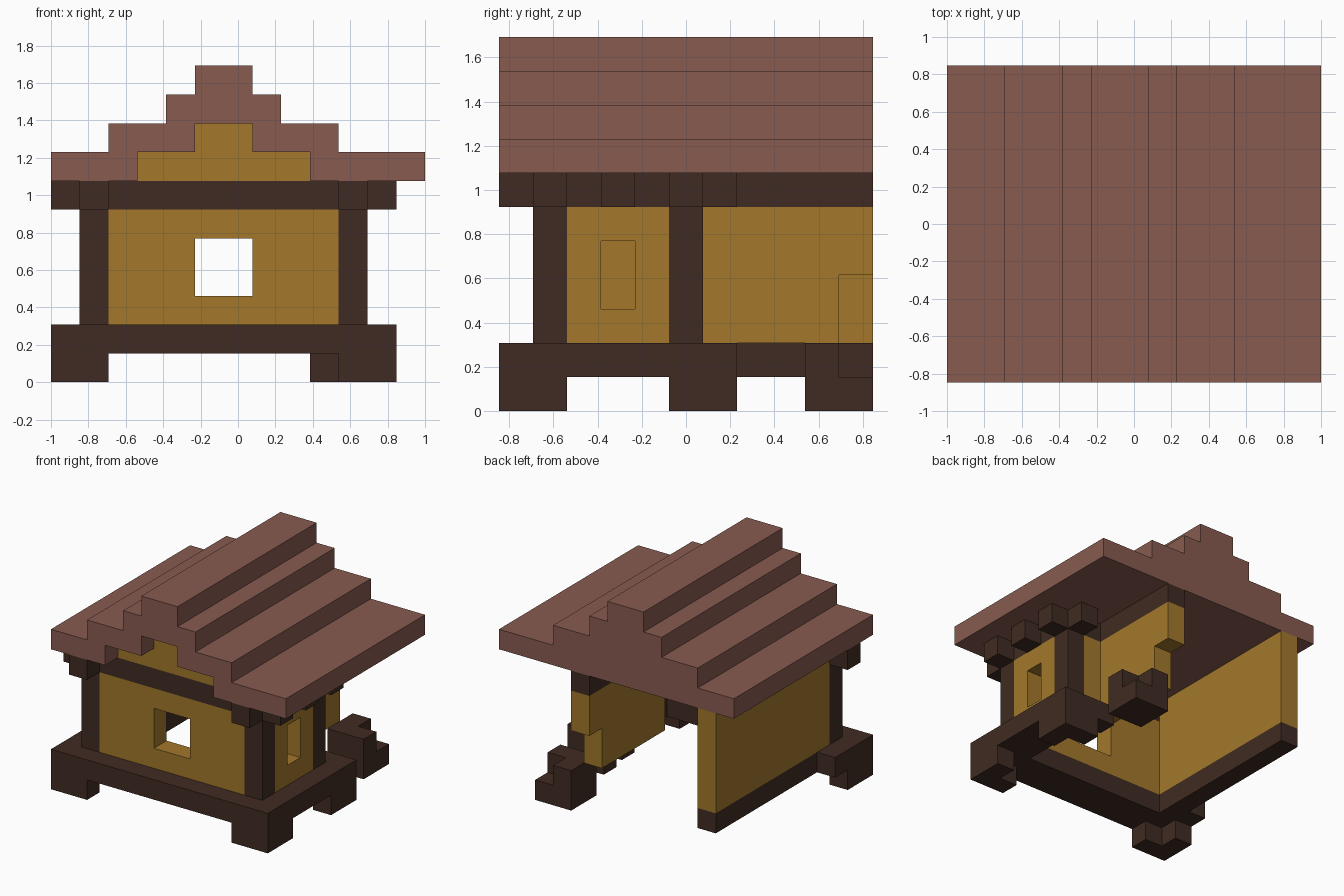
import bpy, bmesh
from mathutils import Vector

cube = bpy.data.objects.get("Cube")
if cube:
    bpy.data.objects.remove(cube, do_unlink=True)

U = 2 / 13                                # edge of one building block
ORIGIN = Vector((-1.0, -5.5 * U, 0.0))


def material(name, rgb):
    mat = bpy.data.materials.new(name)
    mat.use_nodes = True
    mat.diffuse_color = (*rgb, 1)
    mat.node_tree.nodes["Principled BSDF"].inputs["Base Color"].default_value = (*rgb, 1)
    return mat


TIMBER = material("dark timber", (0.051, 0.024, 0.016))
PLASTER = material("ochre plaster", (0.366, 0.188, 0.024))
TILES = material("clay roof", (0.242, 0.105, 0.08))


def cells(box):
    x, y, z = box
    return {(i, j, k) for i in range(*x) for j in range(*y) for k in range(*z)}


def blocks(name, mat, boxes, holes=()):
    """Merge block ranges, cut out the holes and skin only the outside."""
    solid = set().union(*(cells(b) for b in boxes))
    for hole in holes:
        solid -= cells(hole)
    bm = bmesh.new()
    verts = {}

    def vert(p):
        if p not in verts:
            verts[p] = bm.verts.new(ORIGIN + Vector(p) * U)
        return verts[p]

    for cell in sorted(solid):
        for axis in range(3):
            for side in (0, 1):
                near = list(cell)
                near[axis] += 2 * side - 1
                if tuple(near) in solid:
                    continue
                a, b = (axis + 1) % 3, (axis + 2) % 3
                loop = []
                for da, db in ((0, 0), (1, 0), (1, 1), (0, 1)):
                    p = list(cell)
                    p[axis] += side
                    p[a] += da
                    p[b] += db
                    loop.append(vert(tuple(p)))
                bm.faces.new(loop if side else loop[::-1])
    bmesh.ops.dissolve_limit(bm, angle_limit=0.01, verts=bm.verts[:], edges=bm.edges[:])
    mesh = bpy.data.meshes.new(name)
    bm.to_mesh(mesh)
    bm.free()
    mesh.materials.append(mat)
    obj = bpy.data.objects.new(name, mesh)
    bpy.context.collection.objects.link(obj)


# Foundation: feet and the sill timbers above them
FOOT, SILL, WALL, BEAM = (0, 1), (1, 2), (2, 6), (6, 7)
blocks("foundation", TIMBER, [
    ((0, 2), (0, 2), FOOT), ((10, 12), (0, 2), FOOT),
    ((10, 12), (5, 7), FOOT), ((9, 11), (9, 11), FOOT),
    ((0, 12), (0, 2), SILL), ((0, 2), (2, 3), SILL), ((1, 2), (3, 11), SILL),
    ((10, 12), (2, 7), SILL), ((9, 10), (6, 7), SILL),
    ((9, 10), (9, 11), SILL), ((10, 11), (9, 10), SILL),
], holes=[
    ((1, 2), (1, 2), FOOT), ((10, 11), (1, 2), FOOT), ((10, 11), (5, 6), FOOT),
])

# Corner posts
for name, i, j in (("front_right_post", 1, 1), ("front_left_post", 10, 1),
                   ("back_left_post", 10, 5)):
    blocks(name, TIMBER, [((i, i + 1), (j, j + 1), WALL)])

# Walls with their window and door openings
blocks("front_wall", PLASTER, [((2, 10), (1, 2), WALL)], [((5, 7), (1, 2), (3, 5))])
blocks("right_wall", PLASTER, [((1, 2), (2, 11), (2, 7))])
blocks("left_wall", PLASTER, [((10, 11), (2, 5), WALL)], [((10, 11), (3, 4), (3, 5))])
blocks("rear_wall", PLASTER, [((8, 10), (5, 6), WALL), ((8, 9), (6, 11), WALL)],
       [((8, 9), (10, 11), (2, 4))])

# Top beams with protruding ends
blocks("top_beams", TIMBER, [
    ((0, 12), (1, 2), BEAM), ((1, 2), (0, 1), BEAM),
    ((10, 11), (0, 7), BEAM), ((11, 12), (3, 4), BEAM),
    ((8, 12), (5, 6), BEAM), ((8, 9), (6, 11), BEAM),
])

# Stepped roof with a recessed front gable
gable = [((3, 9), (1, 2), (7, 8)), ((5, 7), (1, 2), (8, 9))]
recess = [((3, 9), (0, 2), (7, 8)), ((5, 7), (0, 2), (8, 9))]
blocks("front_gable", PLASTER, gable)
steps = [(0, 13), (2, 10), (4, 8), (5, 7)]
blocks("roof", TILES, [(x, (0, 11), (7 + n, 8 + n)) for n, x in enumerate(steps)], recess)
